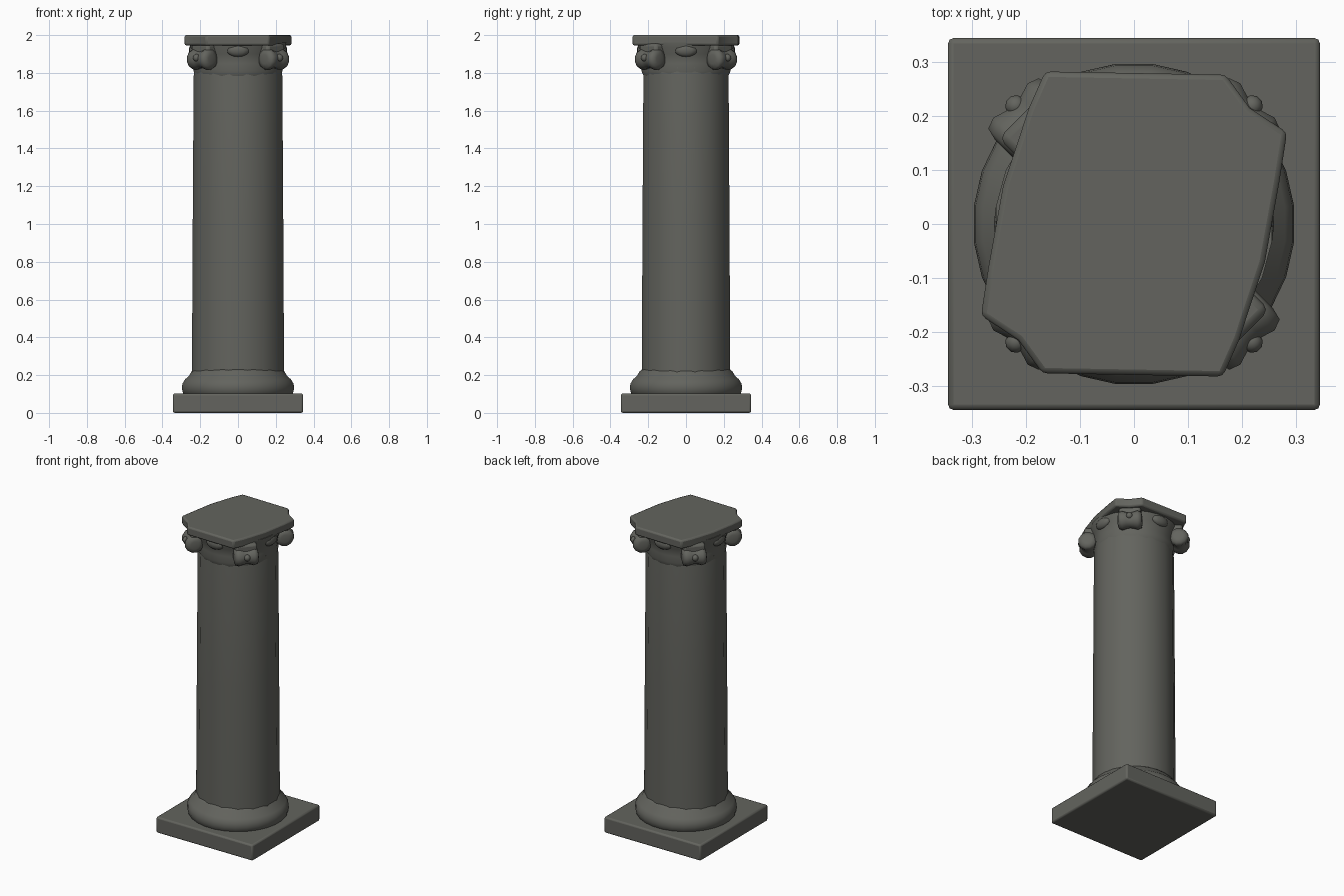
import bpy, bmesh, math
from mathutils import Matrix, Vector

old = bpy.data.objects.get("Cube")
if old:
    bpy.data.objects.remove(old, do_unlink=True)

stone = bpy.data.materials.new("dark grey stone")
stone.use_nodes = True
colour = (0.125, 0.127, 0.112, 1)
stone.diffuse_color = colour
stone.node_tree.nodes["Principled BSDF"].inputs["Base Color"].default_value = colour


def add_object(name, bm, angle=40, bevel=0):
    bmesh.ops.recalc_face_normals(bm, faces=bm.faces)
    mesh = bpy.data.meshes.new(name)
    bm.to_mesh(mesh)
    bm.free()
    mesh.materials.append(stone)
    obj = bpy.data.objects.new(name, mesh)
    bpy.context.collection.objects.link(obj)
    if bevel:
        mod = obj.modifiers.new("soft edges", 'BEVEL')
        mod.width = bevel
        mod.segments = 2
    bpy.ops.object.select_all(action='DESELECT')
    obj.select_set(True)
    bpy.context.view_layer.objects.active = obj
    bpy.ops.object.shade_smooth_by_angle(angle=math.radians(angle))
    return obj


def lathe(profile, sides, sx=1, sy=1):
    """Closed solid turned around z from (radius, height) pairs."""
    bm = bmesh.new()
    rings = []
    for r, z in profile:
        turns = [math.tau * (i + 0.5) / sides for i in range(sides)]
        rings.append([bm.verts.new((r * sx * math.cos(a), r * sy * math.sin(a), z)) for a in turns])
    for low, high in zip(rings, rings[1:]):
        for i in range(sides):
            j = (i + 1) % sides
            bm.faces.new((low[i], low[j], high[j], high[i]))
    bm.faces.new(rings[0])
    bm.faces.new(rings[-1])
    return bm


def prism(outline, z0, z1):
    bm = bmesh.new()
    face = bm.faces.new([bm.verts.new((x, y, z0)) for x, y in outline])
    up = bmesh.ops.extrude_face_region(bm, geom=[face])["geom"]
    bmesh.ops.translate(bm, vec=(0, 0, z1 - z0), verts=[v for v in up if isinstance(v, bmesh.types.BMVert)])
    return bm


# Square plinth
h = 0.345
add_object("plinth", prism([(-h, -h), (h, -h), (h, h), (-h, h)], 0, 0.103), bevel=0.01)

# Round base moulding
add_object("base_moulding", lathe([(0.28, 0.09), (0.293, 0.105), (0.299, 0.13), (0.296, 0.155),
                                   (0.282, 0.178), (0.262, 0.195), (0.247, 0.22), (0.235, 0.23)], 28), 60)

# Faceted tapering shaft
add_object("shaft", lathe([(0.246, 0.18), (0.246, 0.25), (0.242, 1.0), (0.237, 1.78), (0.232, 1.83)],
                          16, 1.01, 0.97), 40)

# Bell of the capital
add_object("capital_bell", lathe([(0.225, 1.78), (0.238, 1.81), (0.232, 1.85), (0.24, 1.9),
                                  (0.255, 1.935), (0.258, 1.96)], 24), 60)

# Abacus with two clipped corners, the same after a half turn
half = [(0.165, -0.283), (0.195, -0.215), (0.243, -0.07), (0.27, 0.08), (0.284, 0.17), (0.215, 0.215), (0.17, 0.277)]
outline = half + [(-x, -y) for x, y in half]
add_object("abacus", prism(outline, 1.945, 2.0), bevel=0.01)

# Four corner scrolls, pinched in the middle, with a stalk and a small eye
for i, side in enumerate(("back_left", "back_right", "front_right", "front_left")):
    turn = Matrix.Rotation(math.radians(45 + 90 * i), 4, 'Z')
    roll = lathe([(0.025, -0.072), (0.05, -0.066), (0.058, -0.045), (0.05, -0.02), (0.047, 0),
                  (0.05, 0.02), (0.058, 0.045), (0.05, 0.066), (0.025, 0.072)], 12)
    roll.transform(turn @ Matrix.Translation((0.268, 0, 1.872)) @ Matrix.Rotation(math.pi / 2, 4, 'X'))
    add_object("scroll_" + side, roll, 60)

    stalk = bmesh.new()
    bmesh.ops.create_cube(stalk, size=1, matrix=turn @ Matrix.Translation((0.25, 0, 1.92))
                          @ Matrix.Diagonal((0.08, 0.13, 0.07, 1)))
    add_object("scroll_stalk_" + side, stalk, bevel=0.015)

    eye = bmesh.new()
    bmesh.ops.create_uvsphere(eye, u_segments=10, v_segments=6, radius=0.02,
                              matrix=turn @ Matrix.Translation((0.31, 0, 1.88)))
    add_object("scroll_eye_" + side, eye, 60)

# Small leaf bumps between the scrolls
for i, side in enumerate(("left", "back", "right", "front")):
    turn = Matrix.Rotation(math.radians(90 * i), 4, 'Z')
    leaf = bmesh.new()
    bmesh.ops.create_uvsphere(leaf, u_segments=12, v_segments=8, radius=1,
                              matrix=turn @ Matrix.Translation((0.235, 0, 1.92)) @ Matrix.Diagonal((0.025, 0.06, 0.035, 1)))
    add_object("leaf_" + side, leaf, 60)
